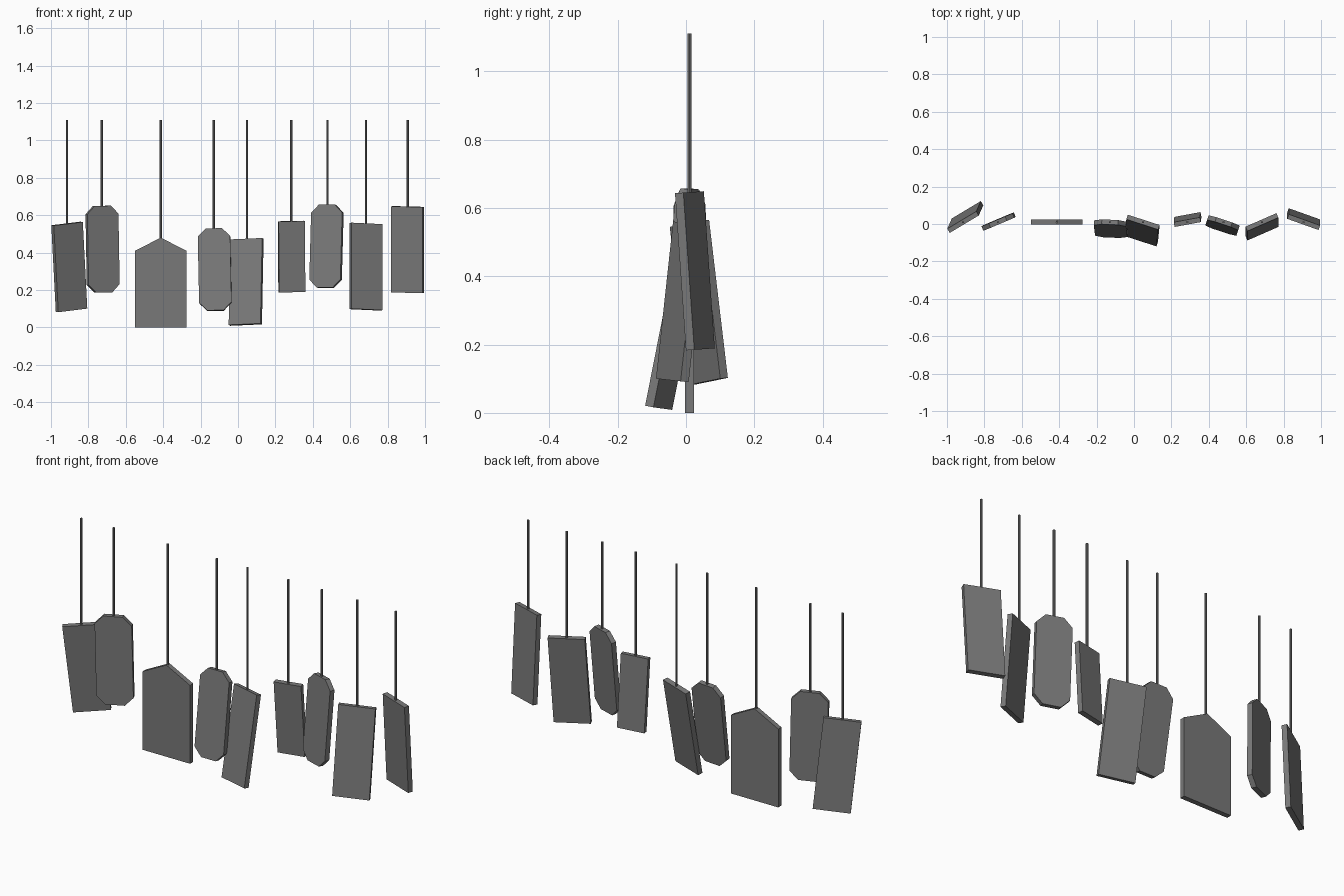
import bpy
import bmesh
from mathutils import Vector

cube = bpy.data.objects.get("Cube")
if cube:
    bpy.data.objects.remove(cube, do_unlink=True)

THICKNESS = 0.026
ROD_TOP = 1.11
ROD_RADIUS = 0.006
HANG_Y = 0.01

# The one grey used throughout
grey = bpy.data.materials.new("slate_grey")
grey.use_nodes = True
colour = (0.19, 0.19, 0.19, 1)
grey.diffuse_color = colour
grey.node_tree.nodes["Principled BSDF"].inputs["Base Color"].default_value = colour


def add_object(name, bm):
    bmesh.ops.recalc_face_normals(bm, faces=bm.faces)
    mesh = bpy.data.meshes.new(name)
    bm.to_mesh(mesh)
    bm.free()
    mesh.materials.append(grey)
    obj = bpy.data.objects.new(name, mesh)
    bpy.context.collection.objects.link(obj)
    return obj


def outline(shape, width, height):
    """Right half of the sign from top to bottom, mirrored to close it."""
    half = width / 2
    if shape == "rectangle":
        right = [(half, 0), (half, height)]
    elif shape == "pointed":
        right = [(0, 0), (half, 0.07), (half, height)]
    else:
        cut = 0.043
        right = [(half - cut, 0), (half, cut),
                 (half, height - cut), (half - cut, height)]
    left = [(-u, v) for u, v in reversed(right) if u > 0]
    return right + left


def add_sign(name, shape, top, bottom, across):
    """Flat sign hung from its top centre, leaning towards its bottom centre."""
    down = bottom - top
    # Tilt the width direction so that it stays square to the sign's height
    rise = -(across[0] * down.x + across[1] * down.y) / down.z
    side = Vector((across[0], across[1], rise))
    width, height = side.length, down.length
    side.normalize()
    down.normalize()
    normal = side.cross(down)

    bm = bmesh.new()
    verts = [bm.verts.new(top + side * u + down * v - normal * THICKNESS / 2)
             for u, v in outline(shape, width, height)]
    face = bm.faces.new(verts)
    extruded = bmesh.ops.extrude_face_region(bm, geom=[face], use_keep_orig=True)
    moved = [g for g in extruded["geom"] if isinstance(g, bmesh.types.BMVert)]
    bmesh.ops.translate(bm, verts=moved, vec=normal * THICKNESS)
    return add_object(name, bm)


def add_rod(name, x, z):
    """Thin upright hanger from the sign's top edge."""
    start = z - 0.01
    bm = bmesh.new()
    bmesh.ops.create_cone(bm, cap_ends=True, segments=8, radius1=ROD_RADIUS,
                          radius2=ROD_RADIUS, depth=ROD_TOP - start)
    bmesh.ops.translate(bm, verts=bm.verts,
                        vec=(x, HANG_Y, (ROD_TOP + start) / 2))
    return add_object(name, bm)


# Shape, top (x, z), bottom centre (x, y, z), width direction (x, y)
signs = [
    ("rectangle", (-.914, .555), (-.89, .065, .092), (.155, .093)),
    ("clipped", (-.728, .65), (-.72, .016, .187), (.166, .07)),
    ("pointed", (-.413, .48), (-.413, .01, 0), (.275, 0)),
    ("clipped", (-.129, .528), (-.12, -.06, .09), (.173, -.007)),
    ("rectangle", (.048, .472), (.039, -.08, .015), (.17, -.055)),
    ("rectangle", (.285, .568), (.288, .038, .189), (.14, .026)),
    ("clipped", (.479, .656), (.467, -.027, .212), (.166, -.055)),
    ("rectangle", (.684, .555), (.684, -.04, .095), (.165, .072)),
    ("rectangle", (.907, .646), (.907, .042, .186), (.168, -.06)),
]

for i, (shape, (x, z), bottom, across) in enumerate(signs, 1):
    add_sign(f"{shape}_sign_{i}", shape, Vector((x, HANG_Y, z)),
             Vector(bottom), across)
    add_rod(f"hanging_rod_{i}", x, z)
